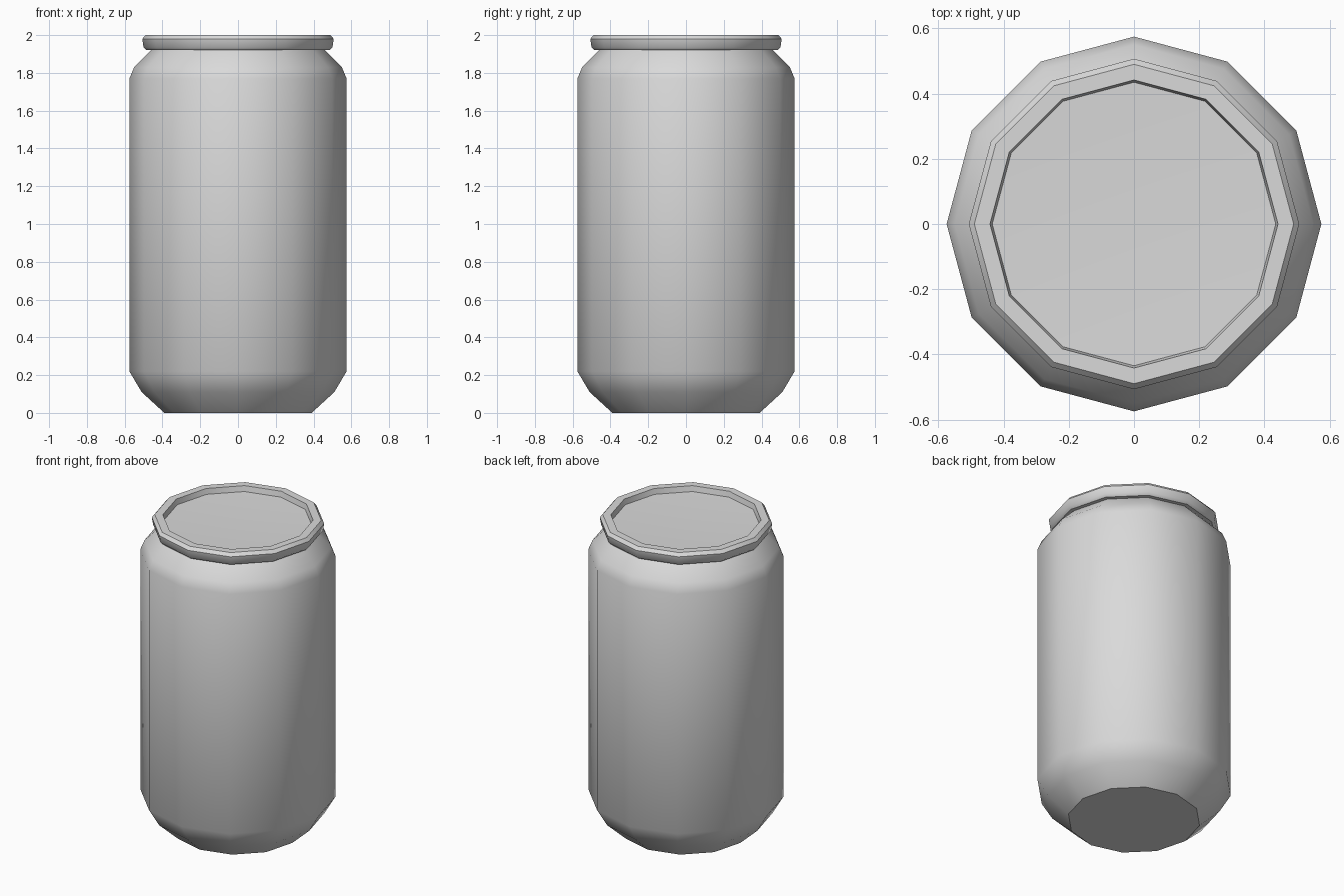
import bpy, bmesh, math

SIDES = 12

# Remove the default cube
cube = bpy.data.objects.get("Cube")
if cube:
    bpy.data.objects.remove(cube, do_unlink=True)

# Single plain metal colour
metal = bpy.data.materials.new("light_grey_metal")
metal.use_nodes = True
colour = (0.7, 0.7, 0.7, 1.0)
metal.diffuse_color = colour
metal.node_tree.nodes["Principled BSDF"].inputs["Base Color"].default_value = colour


def lathe(name, profile, cap_bottom=False):
    """Turn a (radius, height) profile around z; outward faces when it runs upward."""
    bm = bmesh.new()
    rings = []
    for r, z in profile:
        angles = [math.tau * i / SIDES for i in range(SIDES)]
        rings.append([bm.verts.new((r * math.cos(a), r * math.sin(a), z)) for a in angles])
    for low, high in zip(rings, rings[1:]):
        for i in range(SIDES):
            j = (i + 1) % SIDES
            bm.faces.new((low[i], low[j], high[j], high[i]))
    if cap_bottom:
        bm.faces.new(rings[0][::-1])
    bmesh.ops.remove_doubles(bm, verts=bm.verts[:], dist=0.0001)
    mesh = bpy.data.meshes.new(name)
    bm.to_mesh(mesh)
    bm.free()
    mesh.materials.append(metal)
    obj = bpy.data.objects.new(name, mesh)
    bpy.context.collection.objects.link(obj)
    bpy.ops.object.select_all(action='DESELECT')
    obj.select_set(True)
    bpy.context.view_layer.objects.active = obj
    bpy.ops.object.shade_smooth_by_angle(angle=math.radians(40))
    return obj


# Can wall with tapered base and shoulder
lathe("can_body", [(0.39, 0), (0.51, 0.11), (0.575, 0.22), (0.575, 1.77),
                   (0.55, 1.83), (0.46, 1.92)], cap_bottom=True)

# Rolled rim, from the neck outward, over the top and down inside
lathe("top_rim", [(0.45, 1.92), (0.485, 1.92), (0.5, 1.935), (0.507, 1.98),
                  (0.49, 2.0), (0.442, 2.0), (0.435, 1.965)])

# Slightly dished lid inside the rim
lathe("lid", [(0.435, 1.965), (0, 1.95)])
